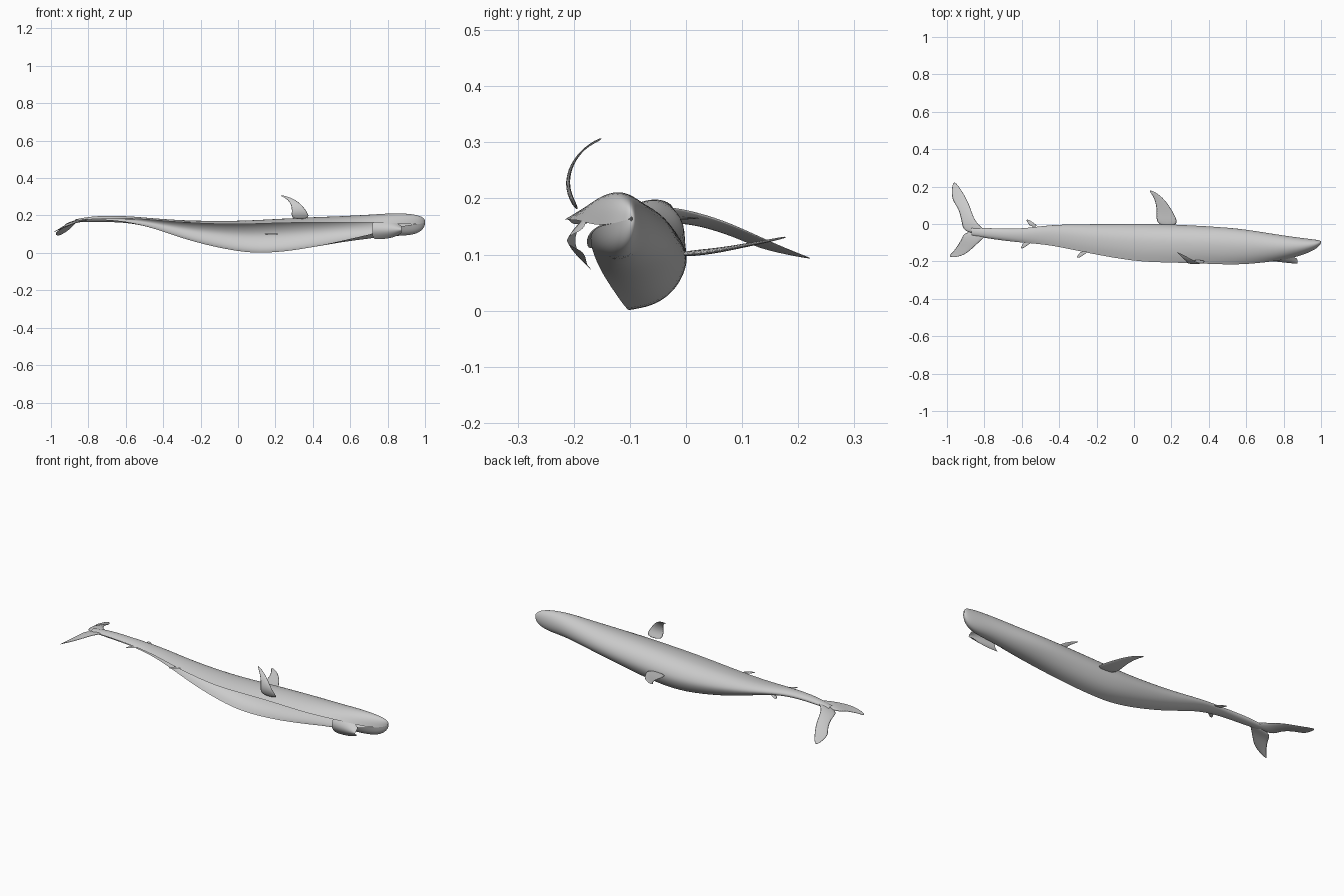
import bpy, bmesh, math
from mathutils import Vector

cube = bpy.data.objects.get("Cube")
if cube:
    bpy.data.objects.remove(cube, do_unlink=True)

skin = bpy.data.materials.new("grey_skin")
skin.use_nodes = True
grey = (0.6, 0.6, 0.6, 1)
skin.diffuse_color = grey
skin.node_tree.nodes["Principled BSDF"].inputs["Base Color"].default_value = grey


def loft(name, rows, closed=False, caps=False, levels=2):
    """Skin a list of equal-length point rows and smooth the result."""
    bm = bmesh.new()
    rings = [[bm.verts.new(point) for point in row] for row in rows]
    for ring, following in zip(rings, rings[1:]):
        count = len(ring)
        for i in range(count if closed else count - 1):
            j = (i + 1) % count
            bm.faces.new((ring[i], ring[j], following[j], following[i]))
    if caps:
        bm.faces.new(rings[0])
        bm.faces.new(rings[-1])
    bmesh.ops.recalc_face_normals(bm, faces=bm.faces)
    mesh = bpy.data.meshes.new(name)
    bm.to_mesh(mesh)
    bm.free()
    mesh.materials.append(skin)
    obj = bpy.data.objects.new(name, mesh)
    bpy.context.collection.objects.link(obj)
    smooth = obj.modifiers.new("smooth", "SUBSURF")
    smooth.levels = smooth.render_levels = levels
    for face in mesh.polygons:
        face.use_smooth = True
    return obj


def fin(name, edges, thickness, side):
    """Lens-section fin from pairs of leading and trailing edge points."""
    rows = []
    for k, (lead, trail) in enumerate(edges):
        lead, trail = Vector(lead), Vector(trail)
        offset = Vector(side) * thickness * (1 - 0.8 * k / (len(edges) - 1))
        middle = lead.lerp(trail, 0.4)
        rows.append((lead, middle + offset, trail, middle - offset))
    return loft(name, rows, closed=True, caps=True)


# Body: an open shell along the belly that closes toward the snout and tail
open_section = [(.5, 0), (.3, .04), (.14, .16), (.04, .34), (0, .52), (.04, .68),
                (.13, .83), (.27, .94), (.45, 1), (.75, .98), (1, .88)]


def section(x, back, belly, top, bottom, closure):
    row = []
    last = len(open_section) - 1
    for i, (u, v) in enumerate(open_section):
        angle = math.pi * (2 * i / last - 1)
        u += (0.5 - 0.5 * math.cos(angle) - u) * closure
        v += (0.5 + 0.5 * math.sin(angle) - v) * closure
        row.append((x, back + (belly - back) * u, bottom + (top - bottom) * v))
    return row


stations = [
    (-.87, -.02, -.06, .18, .165, 1),
    (-.77, -.02, -.08, .2, .165, 1),
    (-.6, -.025, -.1, .2, .16, .6),
    (-.45, 0, -.11, .185, .13, .1),
    (-.25, 0, -.155, .172, .06, 0),
    (0, .005, -.2, .172, .005, 0),
    (.15, .003, -.205, .18, -.003, 0),
    (.35, -.005, -.21, .192, .01, .1),
    (.55, -.015, -.22, .2, .04, .3),
    (.7, -.04, -.205, .208, .06, .5),
    (.82, -.06, -.19, .217, .08, .75),
    (.92, -.075, -.16, .214, .088, 1),
    (.98, -.083, -.13, .2, .11, 1),
    (1, -.09, -.105, .18, .145, 1),
    (1, -.095, -.1, .167, .16, 1),
]
loft("body", [section(*s) for s in stations])

# Lower jaw: a thin scoop hanging away from the snout
jaw = []
for x, depth, half in ((.72, -.2, .055), (.79, -.207, .05), (.84, -.213, .04), (.875, -.215, .02)):
    jaw.append([(x, depth + 0.035 * t * t, .125 + half * t) for t in (-1, -.5, 0, .5, 1)])
loft("lower_jaw", jaw)

# Tall fin on the back
fin("dorsal_fin", [
    ((.27, -.015, .1), (.08, -.015, .1)),
    ((.235, .05, .105), (.093, .05, .107)),
    ((.2, .1, .115), (.1, .1, .116)),
    ((.15, .155, .125), (.092, .15, .126)),
    ((.085, .188, .132), (.08, .17, .132)),
], .009, (0, 0, 1))

# Side fin curving upward
fin("pectoral_fin", [
    ((.41, -.19, .18), (.25, -.195, .175)),
    ((.385, -.215, .22), (.265, -.215, .215)),
    ((.345, -.205, .265), (.272, -.205, .26)),
    ((.29, -.175, .298), (.25, -.18, .29)),
    ((.225, -.147, .312), (.228, -.15, .302)),
], .007, (0, 1, 0))

# Forked tail, each lobe drooping toward its tip
fin("tail_upper_lobe", [
    ((-.74, -.045, .19), (-.95, -.06, .15)),
    ((-.82, -.01, .185), (-.945, .01, .15)),
    ((-.852, .05, .17), (-.95, .06, .135)),
    ((-.865, .1, .15), (-.97, .1, .12)),
    ((-.895, .165, .12), (-1, .13, .105)),
    ((-.95, .222, .093), (-.975, .235, .09)),
], .012, (0, 0, 1))
fin("tail_lower_lobe", [
    ((-.74, -.045, .19), (-.945, -.03, .15)),
    ((-.8, -.09, .185), (-.95, -.075, .145)),
    ((-.845, -.13, .17), (-.965, -.11, .13)),
    ((-.9, -.175, .15), (-.985, -.145, .115)),
    ((-.97, -.18, .125), (-1, -.172, .1)),
], .012, (0, 0, 1))

# Small fins near the tail
small_fins = (
    ("second_dorsal_fin", -.5, -.015, .025, .165),
    ("anal_fin", -.53, -.09, -.132, .18),
    ("pelvic_fin", -.23, -.145, -.182, .165),
)
for name, x, root, tip, z in small_fins:
    middle = (root + tip) / 2
    fin(name, [
        ((x, root, z), (x - .07, root, z)),
        ((x - .03, middle, z), (x - .075, middle, z)),
        ((x - .06, tip, z), (x - .085, tip, z)),
    ], .005, (0, 0, 1))
